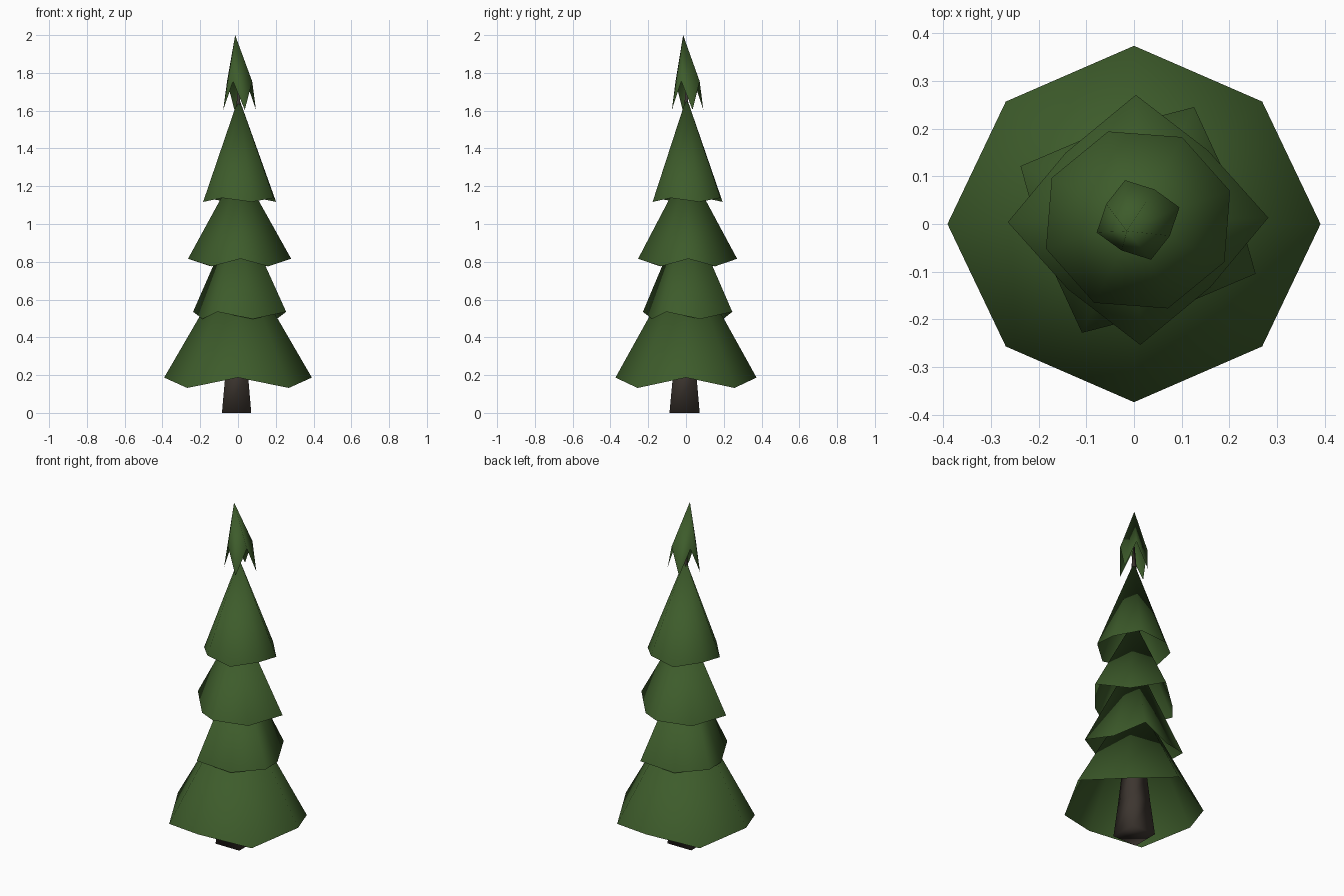
import bpy, bmesh, math

if "Cube" in bpy.data.objects:
    bpy.data.objects.remove(bpy.data.objects["Cube"])


def make_mat(name, rgb):
    m = bpy.data.materials.new(name)
    m.diffuse_color = (*rgb, 1.0)
    m.use_nodes = True
    m.node_tree.nodes["Principled BSDF"].inputs["Base Color"].default_value = m.diffuse_color
    return m


GREEN = make_mat("needle green", (0.047, 0.106, 0.024))
BROWN = make_mat("bark brown", (0.046, 0.036, 0.029))


def finish(name, bm, mat):
    mesh = bpy.data.meshes.new(name)
    for f in bm.faces:
        f.smooth = True
    bm.to_mesh(mesh)
    bm.free()
    mesh.materials.append(mat)
    obj = bpy.data.objects.new(name, mesh)
    bpy.context.collection.objects.link(obj)
    return obj


def tier(name, apex, turn, r_a, z_a, r_b, z_b, centre=(0.0085, 0.0085), ysc=0.96):
    """Open eight-sided cone whose rim alternates between two radii and heights."""
    bm = bmesh.new()
    rim = []
    for i in range(8):
        a = math.radians(turn + 45 * i)
        r, z = ((r_a, z_a), (r_b, z_b))[i % 2]
        rim.append(bm.verts.new((centre[0] + r * math.cos(a),
                                 centre[1] + r * math.sin(a) * ysc, z)))
    tip = bm.verts.new(apex)
    for i in range(8):
        bm.faces.new((rim[i], rim[(i + 1) % 8], tip))
    return finish(name, bm, mat=GREEN)


# Foliage tiers, bottom to top
tier("bottom_branches", (0, 0, 0.86), 0, 0.391, 0.187, 0.38, 0.132, (0, 0), 0.955)
tier("lower_branches", (0.005, 0.005, 1.09), -25.5, 0.273, 0.535, 0.208, 0.497)
tier("middle_branches", (0.005, 0.005, 1.31), 1, 0.273, 0.816, 0.211, 0.776)
tier("upper_branches", (0.004, 0.003, 1.67), 18, 0.203, 1.117, 0.203, 1.138)
tier("tree_top", (-0.015, -0.015, 2.0), 17.5, 0.091, 1.604, 0.075, 1.755)

# Tapered four-sided trunk
bm = bmesh.new()
rings = []
for z, r, c in ((0, 0.080, -0.0075), (0.2, 0.062, -0.007), (0.35, 0.05, -0.005),
                (1.62, 0.011, 0.002), (1.77, 0.003, 0.004)):
    rings.append([bm.verts.new((c + r * 0.97 * sx, c + r * sy, z))
                  for sx, sy in ((1, 1), (-1, 1), (-1, -1), (1, -1))])
for lo, hi in zip(rings, rings[1:]):
    for i in range(4):
        j = (i + 1) % 4
        bm.faces.new((lo[i], lo[j], hi[j], hi[i]))
bm.faces.new(rings[0][::-1])
bm.faces.new(rings[-1])
finish("trunk", bm, BROWN)
